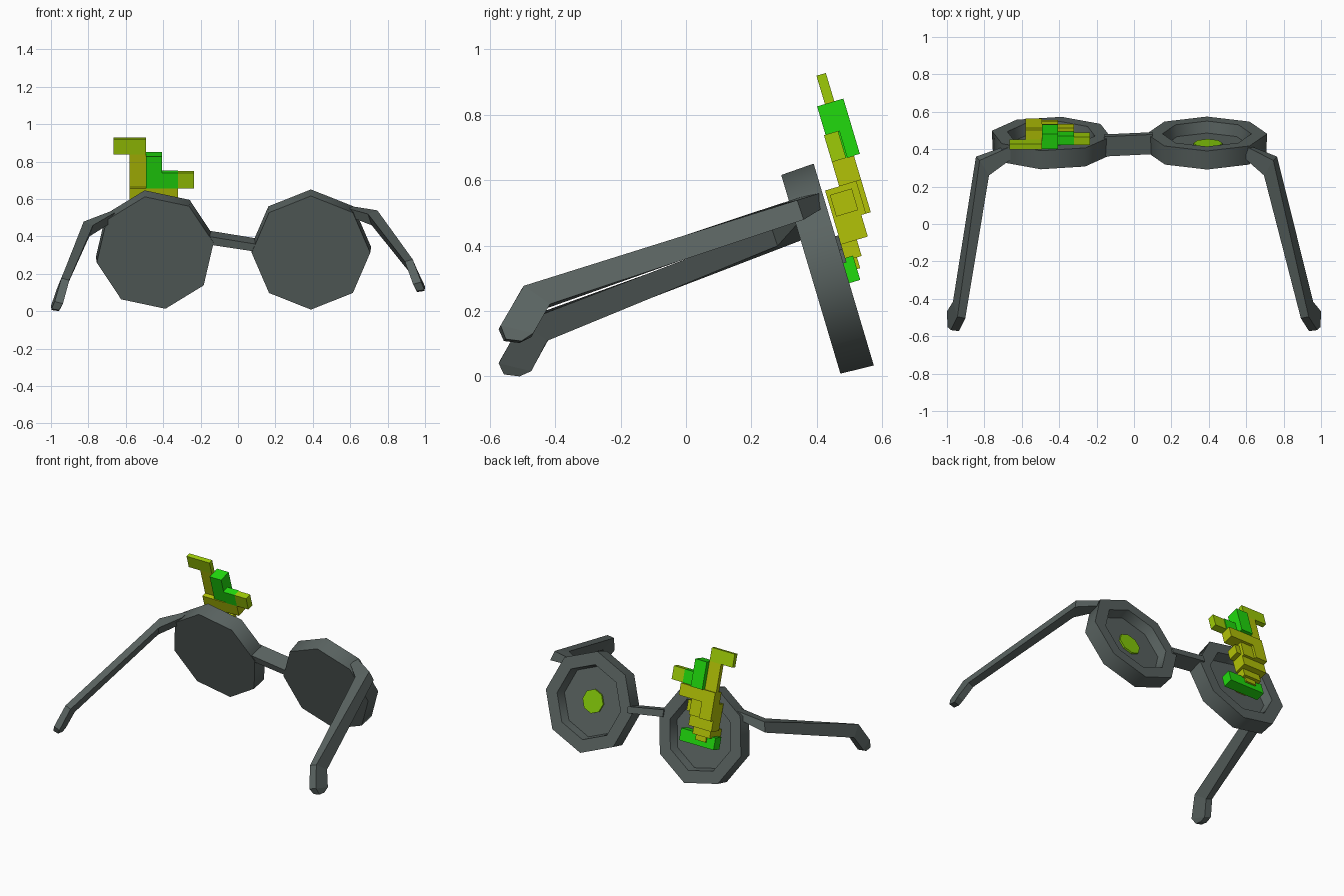
import bpy, bmesh, math
from mathutils import Vector

cube = bpy.data.objects.get("Cube")
if cube:
    bpy.data.objects.remove(cube, do_unlink=True)


def material(name, rgb):
    m = bpy.data.materials.new(name)
    m.use_nodes = True
    m.diffuse_color = (*rgb, 1)
    m.node_tree.nodes["Principled BSDF"].inputs["Base Color"].default_value = (*rgb, 1)
    return m


GREY = material("slate grey", (.102, .126, .12))
YELLOW = material("olive yellow", (.45, .54, .002))
CHARTREUSE = material("chartreuse", (.34, .6, .002))
LIME = material("lime", (.24, .6, .003))
GREEN = material("bright green", (.015, .7, .004))

# Tilted frame shared by lenses, bridge and sprig
TILT = math.radians(16.6)
DEPTH = Vector((0, math.cos(TILT), math.sin(TILT)))
UP = Vector((0, -math.sin(TILT), math.cos(TILT)))
BACK, FRONT, MID = .455, .56, .19


def tilted(x, d, u):
    return Vector((x, 0, 0)) + DEPTH * d + UP * u


def loft(bm, rings):
    """Skin a row of equal rings and cap both ends."""
    vs = [[bm.verts.new(p) for p in ring] for ring in rings]
    n = len(vs[0])
    for a, b in zip(vs, vs[1:]):
        for i in range(n):
            j = (i + 1) % n
            bm.faces.new((a[i], a[j], b[j], b[i]))
    bm.faces.new(vs[0][::-1])
    bm.faces.new(vs[-1])


def part(name, mat, solids, smooth=False):
    bm = bmesh.new()
    for rings in solids:
        loft(bm, rings)
    bmesh.ops.recalc_face_normals(bm, faces=bm.faces)
    me = bpy.data.meshes.new(name)
    bm.to_mesh(me)
    bm.free()
    me.materials.append(mat)
    if smooth:
        me.shade_smooth()
        me.set_sharp_from_angle(angle=math.radians(50))
    ob = bpy.data.objects.new(name, me)
    bpy.context.collection.objects.link(ob)


def octagon(x, r, d, turn=0):
    angles = [math.radians(turn + 45 * i) for i in range(8)]
    return [tilted(x + r * math.cos(a), d, MID + r * math.sin(a)) for a in angles]


def slab(x, d0, d1, u0, u1):
    return [tilted(x, d, u) for d, u in ((d0, u0), (d1, u0), (d1, u1), (d0, u1))]


# Octagonal lenses with a recessed front
for name, x, turn in (("left_lens", .39, 0), ("right_lens", -.443, 10)):
    profile = ((.317, BACK), (.322, FRONT), (.238, FRONT), (.225, .497))
    part(name, GREY, [[octagon(x, r, d, turn) for r, d in profile]], smooth=True)

# Small disc in the middle of the left lens
part("lens_disc", LIME, [[octagon(.395, .077, d) for d in (.49, .508)]])

# Bridge
part("bridge", GREY, [[slab(-.16, BACK + .005, FRONT + .01, .235, .28),
                       slab(.1, BACK + .005, FRONT + .01, .194, .236)]])

# Arms: centre, half side vector, half up vector of each section
ARM = [
    ((.60, .385, .533), (0, .035, .008), (0, -.006, .021)),
    ((.73, .31, .499), (.025, .04, .01), (-.01, -.01, .03)),
    ((.925, -.46, .243), (.021, .004, .006), (-.012, -.04, .028)),
    ((.968, -.52, .138), (.022, .003, .006), (-.01, -.05, .012)),
    ((.977, -.53, .108), (.02, .003, .003), (0, -.024, .003)),
]
SHIFT = [(.06, -.02), (.08, -.06), (.01, -.1), (0, -.104), (0, -.102)]


def arm(name, side, shifts):
    rings = []
    for (c, s, u), (dx, dz) in zip(ARM, shifts):
        c, s, u = Vector(c) + Vector((dx, 0, dz)), Vector(s), Vector(u)
        ring = [c + s + u, c - s + u, c - s - u, c + s - u]
        rings.append([(p.x * side, p.y, p.z) for p in ring])
    part(name, GREY, [rings])


arm("left_arm", 1, [(0, 0)] * 5)
arm("right_arm", -1, SHIFT)


# Blocky sprig on the right lens: columns, rows from the top, depth range
def block(c0, c1, r0, r1, d0, d1):
    u0, u1 = .767 - .086 * r1, .767 - .086 * r0
    return [slab(-.665 + .086 * c, d0, d1, u0, u1) for c in (c0, c1)]


part("sprig_tips", CHARTREUSE, [
    block(0, 2, 0, 1, .645, .675),
    block(4, 5, 2.1, 3.1, .615, .66),
])
part("sprig_body", YELLOW, [
    block(1, 2, 1, 3.1, .645, .675),
    block(1, 4, 3.1, 4, .615, .685),
    block(1, 2, 4, 5.2, .57, .685),
    block(2, 3, 4, 5.2, .57, .67),
    block(3, 3.4, 4.2, 5, .58, .65),
    block(1, 3, 5.2, 6, .57, .655),
    block(1.3, 2.8, 6, 6.6, .5, .62),
    block(1.7, 2.6, 6.6, 7, .5, .605),
])
part("sprig_crown", GREEN, [
    block(2, 3, 1.05, 3.1, .62, .704),
    block(3, 4, 2.1, 3.1, .615, .665),
])
part("sprig_foot", GREEN, [block(1, 4, 6.5, 7.4, .53, .595)])
